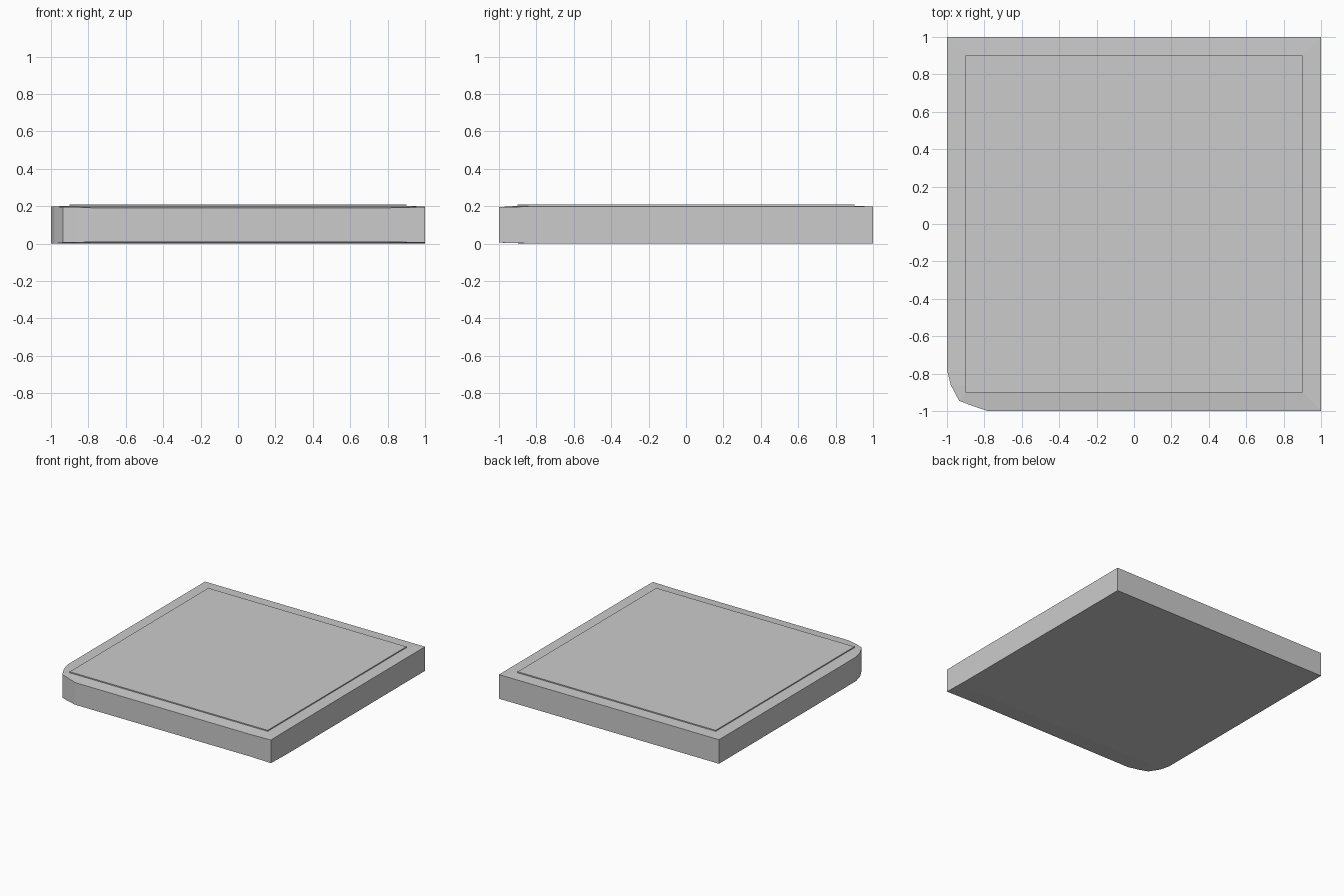
import bpy, bmesh

if "Cube" in bpy.data.objects:
    bpy.data.objects.remove(bpy.data.objects["Cube"])


def clamp(v, lo, hi):
    return max(lo, min(hi, v))


# Plan outline: square slab with one rounded front-left corner
outline = [(1, 1), (-1, 1), (-1, -0.78), (-0.98, -0.86), (-0.935, -0.945),
           (-0.87, -0.97), (-0.78, -1), (0.8, -1), (1, -1), (1, -0.8)]


def front_drop(x, y):
    # The front edge is pinched slightly towards its middle
    if y > -0.9:
        return 0.002
    return 0.009 if -0.8 < x < 0.9 else 0.005


def ring(bm, fn):
    return [bm.verts.new(fn(x, y)) for x, y in outline]


def bridge(bm, a, b):
    for i in range(len(a)):
        j = (i + 1) % len(a)
        bm.faces.new((a[i], a[j], b[j], b[i]))


# Slab with bevelled rim and a low raised top panel
bm = bmesh.new()
P = 0.9
rings = [
    ring(bm, lambda x, y: (clamp(x, -0.95, 0.95), clamp(y, -0.85, 0.95), 0)),
    ring(bm, lambda x, y: (x, y, front_drop(x, y) if y < -0.9 else 0)),
    ring(bm, lambda x, y: (x, y, 0.2 - front_drop(x, y))),
    ring(bm, lambda x, y: (clamp(x, -P, P), clamp(y, -P, P), 0.201)),
    ring(bm, lambda x, y: (clamp(x, -P, P), clamp(y, -P, P), 0.21)),
]
for lower, upper in zip(rings, rings[1:]):
    bridge(bm, lower, upper)
bm.faces.new(list(reversed(rings[0])))
bm.faces.new(rings[-1])
bmesh.ops.remove_doubles(bm, verts=bm.verts, dist=0.0005)
bmesh.ops.recalc_face_normals(bm, faces=bm.faces)

mesh = bpy.data.meshes.new("floor_tile")
bm.to_mesh(mesh)
bm.free()
tile = bpy.data.objects.new("floor_tile", mesh)
bpy.context.collection.objects.link(tile)
